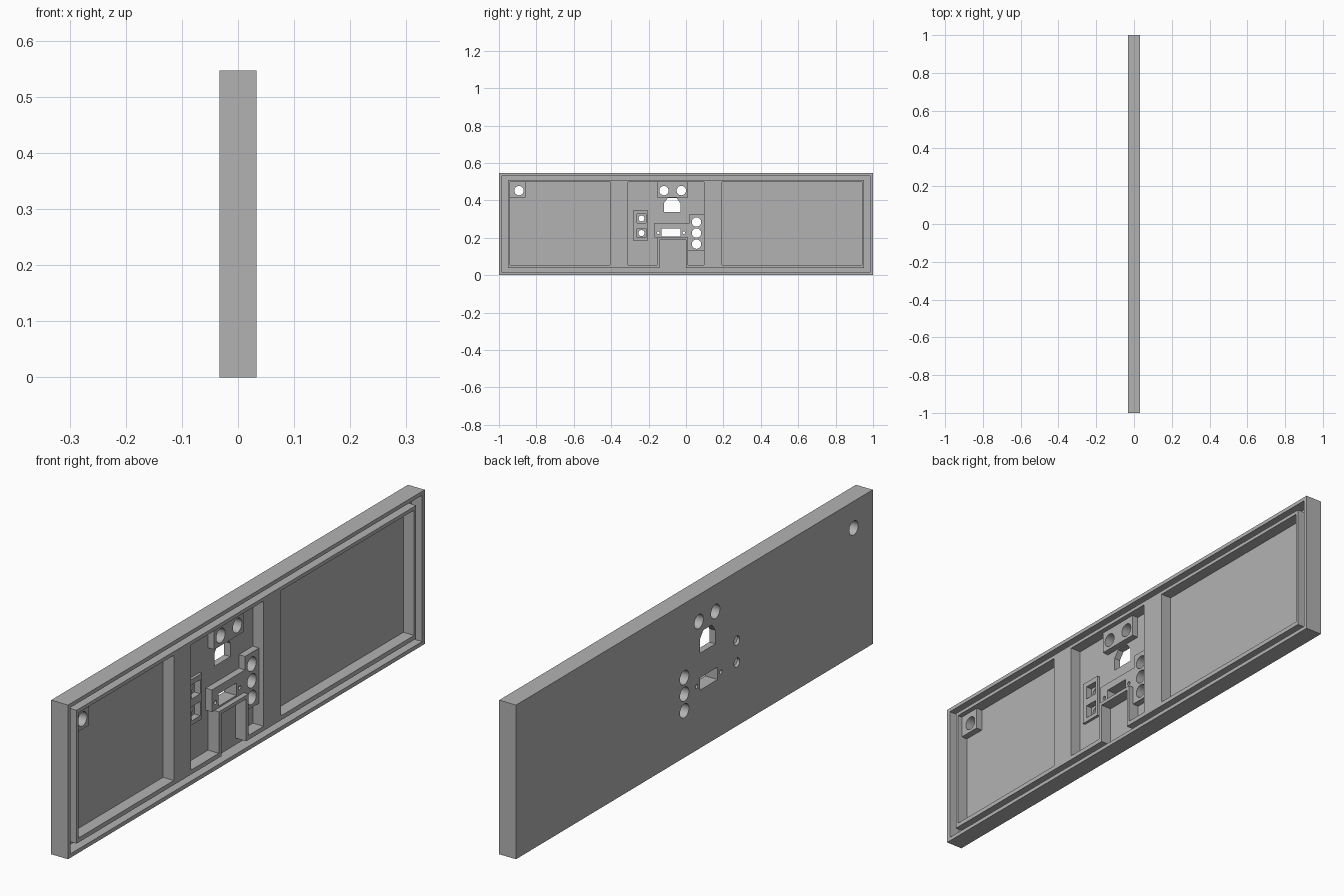
import bpy, bmesh, math

if "Cube" in bpy.data.objects:
    bpy.data.objects.remove(bpy.data.objects["Cube"])

grey = bpy.data.materials.new("plain grey")
grey.use_nodes = True
grey.diffuse_color = (0.45, 0.45, 0.45, 1)
grey.node_tree.nodes["Principled BSDF"].inputs["Base Color"].default_value = grey.diffuse_color

# Depth levels along x
BACK, FLOOR, BOSS, TOP = -0.033, -0.009, 0.015, 0.033
LOW, OVER = -0.1, 0.1


def prism(name, outline, x0, x1):
    """Extrude a (y, z) outline from x0 to x1."""
    bm = bmesh.new()
    face = bm.faces.new([bm.verts.new((x0, y, z)) for y, z in outline])
    top = bmesh.ops.extrude_face_region(bm, geom=[face])["geom"]
    for v in top:
        if isinstance(v, bmesh.types.BMVert):
            v.co.x = x1
    bmesh.ops.recalc_face_normals(bm, faces=bm.faces)
    mesh = bpy.data.meshes.new(name)
    bm.to_mesh(mesh)
    bm.free()
    mesh.materials.append(grey)
    obj = bpy.data.objects.new(name, mesh)
    bpy.context.collection.objects.link(obj)
    return obj


def rect(y0, y1, z0, z1):
    return [(y0, z0), (y1, z0), (y1, z1), (y0, z1)]


def circle(y, z, r, n=32):
    return [(y + r * math.cos(math.tau * i / n), z + r * math.sin(math.tau * i / n))
            for i in range(n)]


def notched(y0, y1, z0, z1, n0, n1, nz):
    """Rectangle with a notch in its lower edge."""
    return [(y0, z0), (n0, z0), (n0, nz), (n1, nz), (n1, z0), (y1, z0), (y1, z1), (y0, z1)]


def cut(obj, outlines, x0=LOW, x1=OVER):
    """Subtract prisms from a part."""
    for outline in outlines:
        cutter = prism("cutter", outline, x0, x1)
        cutter.hide_render = True
        mod = obj.modifiers.new("cut", "BOOLEAN")
        mod.operation, mod.solver, mod.object = "DIFFERENCE", "EXACT", cutter
        bpy.context.view_layer.objects.active = obj
        bpy.ops.object.modifier_apply(modifier=mod.name)
        bpy.data.objects.remove(cutter)


# Openings
corner_hole = [circle(-0.893, 0.452, 0.025)]
upper_holes = [circle(y, 0.452, 0.025) for y in (-0.118, -0.025)]
side_holes = [circle(0.056, z, 0.025) for z in (0.166, 0.225, 0.284)]
small_holes = [circle(-0.238, z, 0.016) for z in (0.225, 0.303)]
small_squares = [rect(-0.263, -0.213, z - 0.025, z + 0.025) for z in (0.225, 0.303)]
slot = [rect(-0.13, -0.03, 0.206, 0.25)] + [circle(y, 0.226, 0.007, 16) for y in (-0.148, -0.012)]
arch = [[(-0.118, 0.337), (-0.03, 0.337), (-0.03, 0.385), (-0.05, 0.412),
         (-0.098, 0.412), (-0.118, 0.385)]]

# Back plate with its rim
shell = prism("back_plate_and_rim", rect(-1, 1, 0, 0.547), BACK, TOP)
cut(shell, [rect(-0.985, 0.985, 0.014, 0.533)], FLOOR)
cut(shell, small_squares, -0.022)
cut(shell, corner_hole + upper_holes + side_holes + small_holes + slot + arch)

# Inner frame with three openings
frame = prism("inner_frame", notched(-0.952, 0.952, 0.037, 0.51, -0.141, -0.001, 0.187), FLOOR, TOP)
cut(frame, [rect(-0.94, -0.407, 0.053, 0.497),
            notched(-0.31, 0.096, 0.053, 0.497, -0.155, 0.012, 0.2),
            rect(0.193, 0.94, 0.053, 0.497)])

# Raised mounts around the openings
corner_mount = prism("corner_mount", rect(-0.94, -0.857, 0.416, 0.497), FLOOR, BOSS)
cut(corner_mount, corner_hole)

upper_mount = prism("upper_mount", rect(-0.155, 0.01, 0.416, 0.497), FLOOR, BOSS)
cut(upper_mount, upper_holes)

socket_mount = prism("socket_mount", rect(-0.283, -0.203, 0.185, 0.347), FLOOR, 0.001)
cut(socket_mount, small_squares)

slot_mount = prism("slot_and_side_mount", [
    (-0.168, 0.2), (0.012, 0.2), (0.012, 0.13), (0.096, 0.13),
    (0.096, 0.326), (0.018, 0.326), (0.018, 0.278), (-0.168, 0.278)], FLOOR, BOSS)
cut(slot_mount, side_holes + slot)

# Smooth hole walls, sharp edges elsewhere
for part in (shell, frame, corner_mount, upper_mount, socket_mount, slot_mount):
    bpy.ops.object.select_all(action="DESELECT")
    part.select_set(True)
    bpy.context.view_layer.objects.active = part
    bpy.ops.object.shade_smooth_by_angle(angle=math.radians(30))
